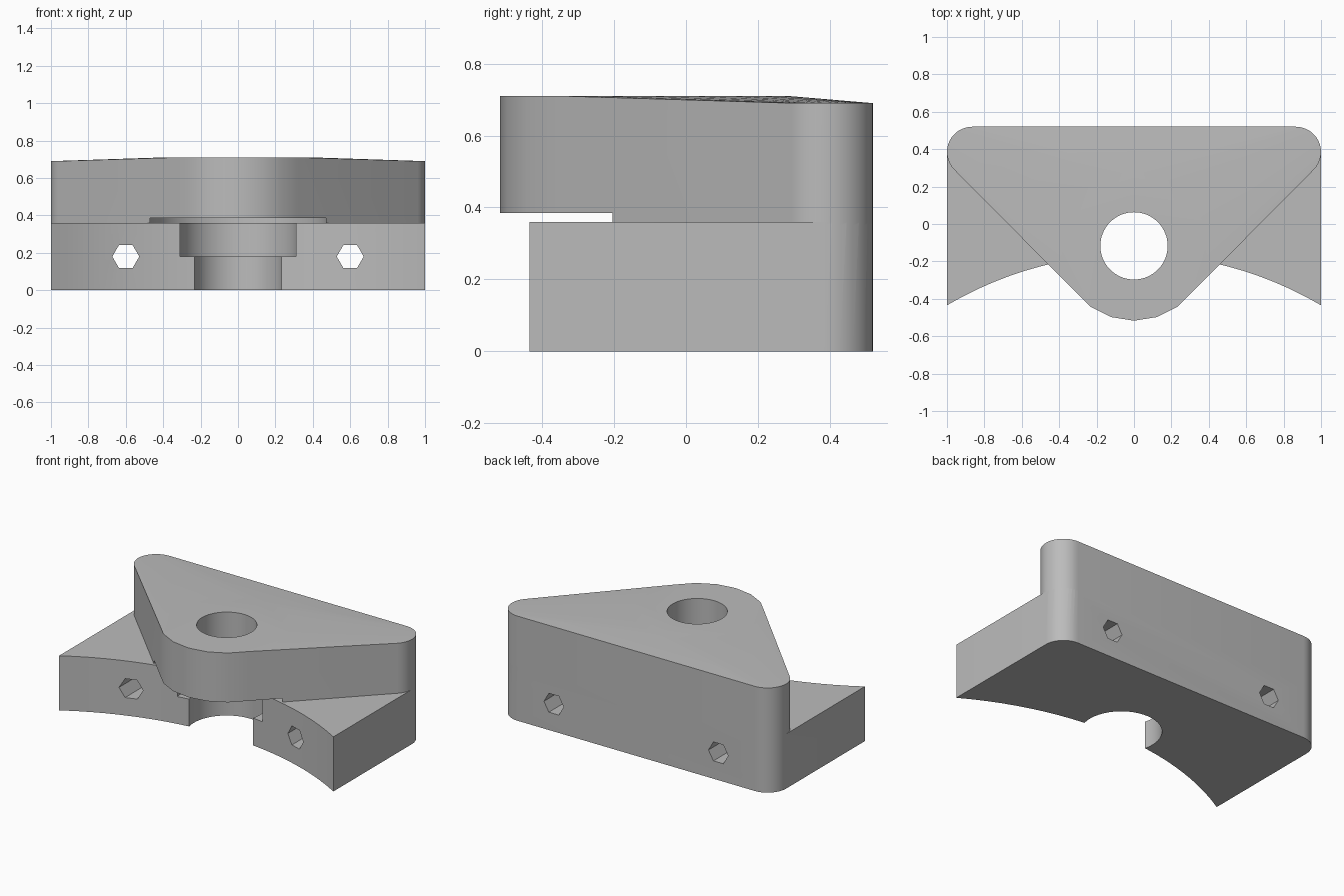
import bpy, bmesh
from math import sin, cos, pi, sqrt, radians

cube = bpy.data.objects.get("Cube")
if cube:
    bpy.data.objects.remove(cube, do_unlink=True)

grey = bpy.data.materials.new("plain grey")
grey.use_nodes = True
GREY = (0.5, 0.5, 0.5, 1)
grey.diffuse_color = GREY
grey.node_tree.nodes["Principled BSDF"].inputs["Base Color"].default_value = GREY

HOLE_Y = -0.117                      # axis of the bore and pockets
CORNER_X, CORNER_Y, CORNER_R = 0.865, 0.385, 0.135
BLOCK_TOP, GAP_TOP = 0.36, 0.385


def finish(name, bm):
    bmesh.ops.recalc_face_normals(bm, faces=bm.faces)
    mesh = bpy.data.meshes.new(name)
    bm.to_mesh(mesh)
    bm.free()
    mesh.materials.append(grey)
    obj = bpy.data.objects.new(name, mesh)
    bpy.context.collection.objects.link(obj)
    return obj


def arc(cx, cy, r, start, end, steps):
    angles = [radians(start + (end - start) * i / steps) for i in range(steps + 1)]
    return [(cx + r * cos(a), cy + r * sin(a)) for a in angles]


def prism(name, outline, z0, z1):
    bm = bmesh.new()
    base = bm.faces.new([bm.verts.new((x, y, z0)) for x, y in outline])
    top = bmesh.ops.extrude_face_region(bm, geom=[base])["geom"]
    bmesh.ops.translate(bm, vec=(0, 0, z1 - z0),
                        verts=[v for v in top if isinstance(v, bmesh.types.BMVert)])
    return finish(name, bm)


def disc(name, r, z0, z1, sides=64):
    return prism(name, arc(0, HOLE_Y, r, 0, 360, sides)[:-1], z0, z1)


def combine(target, tool, operation):
    mod = target.modifiers.new(operation.lower(), 'BOOLEAN')
    mod.operation, mod.solver, mod.object = operation, 'EXACT', tool
    bpy.context.view_layer.objects.active = target
    bpy.ops.object.modifier_apply(modifier=mod.name)
    bpy.data.objects.remove(tool, do_unlink=True)


# Base block: rounded back corners and a wide concave front
R = 1.97
outline = arc(CORNER_X, CORNER_Y, CORNER_R, 0, 90, 10)
outline += arc(-CORNER_X, CORNER_Y, CORNER_R, 90, 180, 10)
steps = 24
for i in range(steps + 1):
    x = -1 + 2 * i / steps
    outline.append((x, -2.132 + sqrt(R * R - x * x)))
bracket = prism("mounting_bracket", outline, 0, BLOCK_TOP)

# Triangular cap: hull of one tall front disc and two lower back corner discs
bm = bmesh.new()
CAP_BASE = BLOCK_TOP - 0.01
rings = [(arc(0, HOLE_Y, 0.4, -90, 270, 20), 0.71)]
rings += [(arc(s * CORNER_X, CORNER_Y, CORNER_R, 0, 360, 40), 0.69) for s in (-1, 1)]
for ring, top in rings:
    for x, y in ring[:-1]:
        for z in (CAP_BASE, top):
            bm.verts.new((x, y, z))
hull = bmesh.ops.convex_hull(bm, input=bm.verts)
spare = {v for v in hull["geom_interior"] + hull["geom_unused"]
         if isinstance(v, bmesh.types.BMVert) and v.is_valid}
bmesh.ops.delete(bm, geom=list(spare), context='VERTS')
bmesh.ops.dissolve_limit(bm, angle_limit=radians(0.1), verts=bm.verts, edges=bm.edges)
cap = finish("triangular_cap", bm)

# Clearance under the cap nose, then join to the block
combine(cap, disc("clearance_cutter", 0.478, 0.2, GAP_TOP), 'DIFFERENCE')
combine(bracket, cap, 'UNION')

# Stepped pocket in the block and bore through the cap
combine(bracket, disc("lower_pocket_cutter", 0.24, -0.1, 0.25), 'DIFFERENCE')
combine(bracket, disc("upper_pocket_cutter", 0.318, 0.18, GAP_TOP - 0.0005), 'DIFFERENCE')
combine(bracket, disc("bore_cutter", 0.18, 0.3, 0.9), 'DIFFERENCE')

# Hexagonal bolt holes running front to back
for side in (-1, 1):
    bm = bmesh.new()
    hexagon = [bm.verts.new((side * 0.6 + 0.072 * cos(k * pi / 3), -1,
                             0.18 + 0.072 * sin(k * pi / 3))) for k in range(6)]
    geom = bmesh.ops.extrude_face_region(bm, geom=[bm.faces.new(hexagon)])["geom"]
    bmesh.ops.translate(bm, vec=(0, 2, 0),
                        verts=[v for v in geom if isinstance(v, bmesh.types.BMVert)])
    combine(bracket, finish("bolt_hole_cutter", bm), 'DIFFERENCE')

# Smooth the curved walls, keep edges sharp
bpy.ops.object.select_all(action='DESELECT')
bracket.select_set(True)
bpy.context.view_layer.objects.active = bracket
bpy.ops.object.shade_smooth_by_angle(angle=radians(30))
